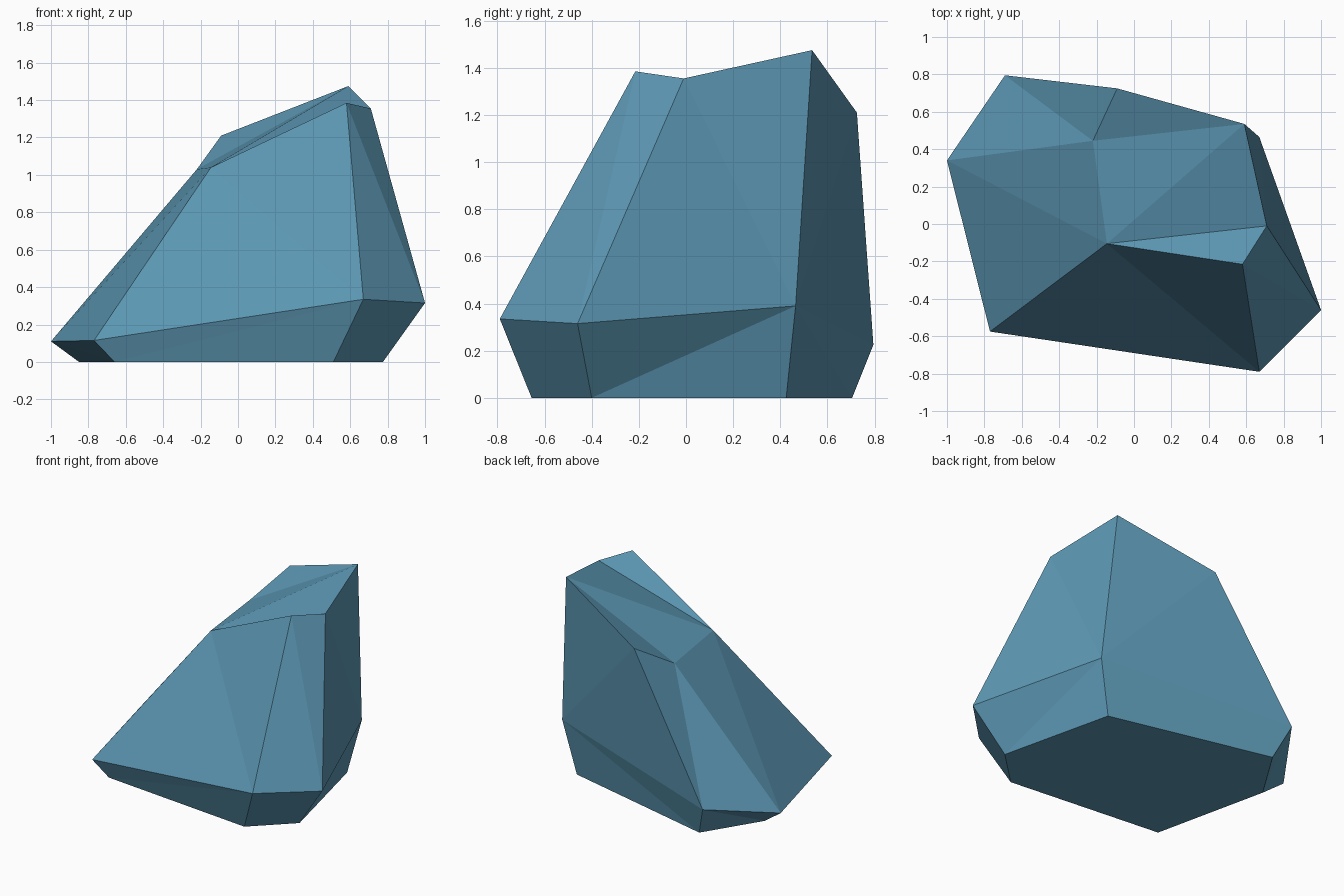
import bpy
import bmesh

cube = bpy.data.objects.get("Cube")
if cube:
    bpy.data.objects.remove(cube, do_unlink=True)

# Blue-grey stone colour
stone = bpy.data.materials.new("blue_stone")
stone.use_nodes = True
colour = (0.105, 0.305, 0.445, 1.0)
stone.diffuse_color = colour
stone.node_tree.nodes["Principled BSDF"].inputs["Base Color"].default_value = colour

bm = bmesh.new()


def ring(points):
    return [bm.verts.new(p) for p in points]


def face(*corners):
    return bm.faces.new(corners)


# Footprint and widest rim, both anticlockwise from the left corner of the front
foot = ring([(-0.66, -0.54, 0), (0.51, -0.655, 0), (0.775, -0.4, 0),
             (0.58, 0.425, 0), (-0.6, 0.705, 0), (-0.85, 0.305, 0)])
rim = ring([(-0.77, -0.575, 0.115), (0.67, -0.79, 0.335), (1.0, -0.46, 0.315),
            (0.67, 0.465, 0.39), (-0.69, 0.795, 0.225), (-1.0, 0.34, 0.11)])
front_west, front_east, east, back_east, back_west, west = rim

# Crown corners
ridge, front_peak, side_peak, back_peak, shoulder, dip = ring([
    (-0.145, -0.105, 1.04), (0.58, -0.215, 1.385), (0.71, -0.01, 1.355),
    (0.59, 0.535, 1.475), (-0.09, 0.725, 1.21), (-0.22, 0.445, 1.03)])

# Base and the chamfered band under the rim
face(*reversed(foot))
for i in range(len(foot)):
    j = (i + 1) % len(foot)
    if i < 3:
        face(foot[i], rim[j], rim[i])
        face(foot[i], foot[j], rim[j])
    else:
        face(foot[i], foot[j], rim[i])
        face(foot[j], rim[j], rim[i])

# Front slope
face(front_west, front_east, ridge)
face(ridge, front_east, front_peak)

# East side
face(front_east, east, front_peak)
face(front_peak, east, side_peak)
face(east, back_east, side_peak)
face(side_peak, back_east, back_peak)

# Back wall
face(back_east, shoulder, back_peak)
face(back_east, back_west, shoulder)

# West slope
face(back_west, west, dip)
face(back_west, dip, shoulder)
face(west, ridge, dip)
face(west, front_west, ridge)

# Top facets
face(ridge, front_peak, side_peak)
face(ridge, side_peak, back_peak)
face(ridge, back_peak, dip)
face(dip, back_peak, shoulder)

bmesh.ops.recalc_face_normals(bm, faces=bm.faces[:])
mesh = bpy.data.meshes.new("faceted_rock")
bm.to_mesh(mesh)
bm.free()
mesh.materials.append(stone)
rock = bpy.data.objects.new("faceted_rock", mesh)
bpy.context.collection.objects.link(rock)
